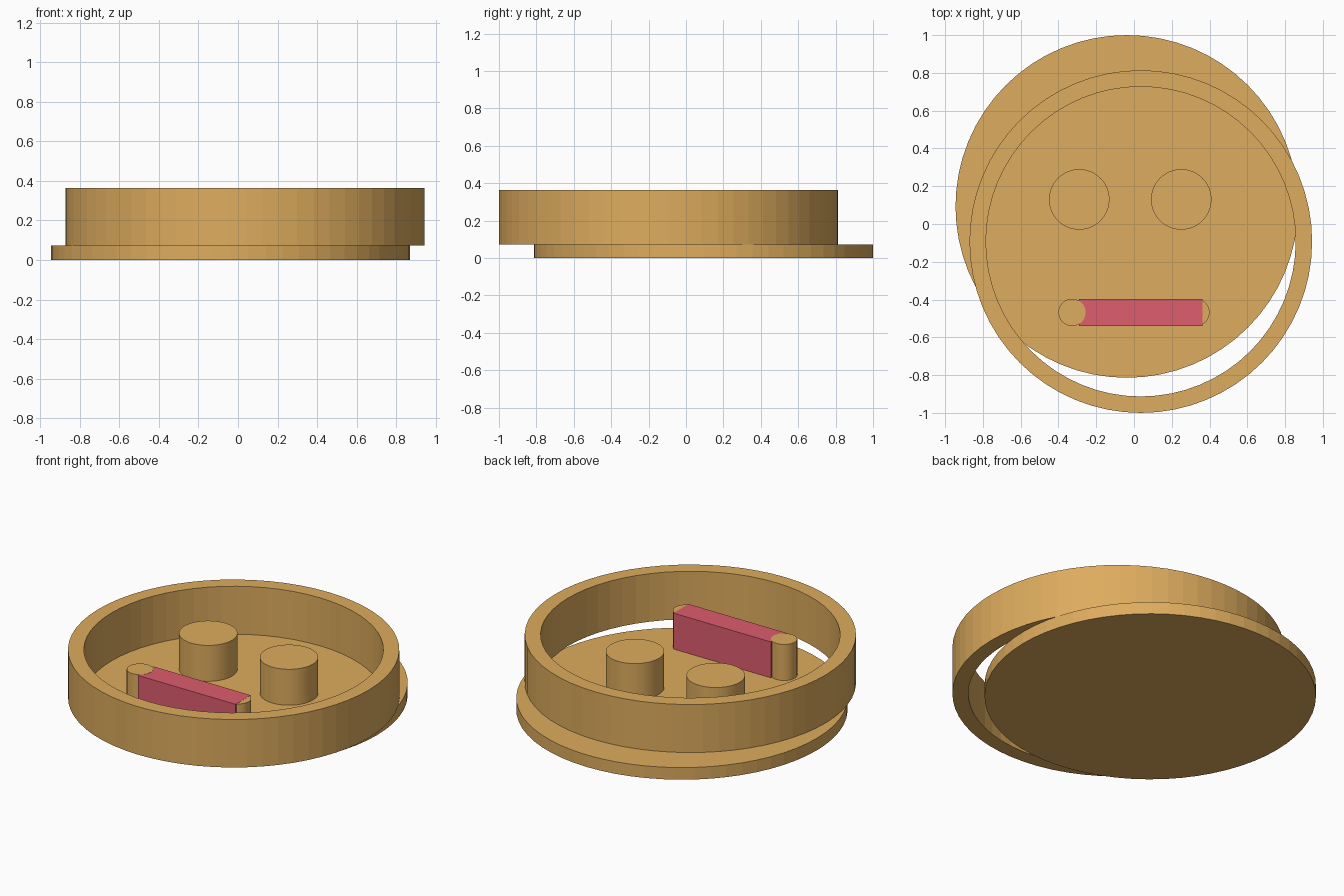
import bpy
import bmesh
from math import cos, sin, tau

if "Cube" in bpy.data.objects:
    bpy.data.objects.remove(bpy.data.objects["Cube"], do_unlink=True)

SIDES = 64
BASE_TOP = 0.073
RIM_TOP = 0.363
FACE_TOP = 0.29


def make_material(name, color):
    mat = bpy.data.materials.new(name)
    mat.use_nodes = True
    mat.diffuse_color = color
    mat.node_tree.nodes["Principled BSDF"].inputs["Base Color"].default_value = color
    return mat


def make_object(name, bm, mat):
    bmesh.ops.recalc_face_normals(bm, faces=bm.faces)
    mesh = bpy.data.meshes.new(name)
    bm.to_mesh(mesh)
    bm.free()
    mesh.materials.append(mat)
    obj = bpy.data.objects.new(name, mesh)
    bpy.context.collection.objects.link(obj)
    return obj


def circle(bm, x, y, z, radius):
    return [bm.verts.new((x + radius * cos(tau * i / SIDES),
                          y + radius * sin(tau * i / SIDES), z))
            for i in range(SIDES)]


def wall(bm, lower, upper):
    for i in range(SIDES):
        j = (i + 1) % SIDES
        bm.faces.new((lower[i], lower[j], upper[j], upper[i]))


def cylinder(name, x, y, radius, bottom, top, mat):
    bm = bmesh.new()
    lower, upper = circle(bm, x, y, bottom, radius), circle(bm, x, y, top, radius)
    wall(bm, lower, upper)
    bm.faces.new(lower)
    bm.faces.new(upper)
    return make_object(name, bm, mat)


def ring(name, x, y, outer, inner, bottom, top, mat):
    bm = bmesh.new()
    loops = [circle(bm, x, y, z, r) for r, z in
             ((outer, bottom), (outer, top), (inner, top), (inner, bottom))]
    for k in range(4):
        wall(bm, loops[k], loops[(k + 1) % 4])
    return make_object(name, bm, mat)


def box(name, low, high, mat):
    bm = bmesh.new()
    bmesh.ops.create_cube(bm, size=1)
    for v in bm.verts:
        v.co = [h if c > 0 else l for c, l, h in zip(v.co, low, high)]
    return make_object(name, bm, mat)


tan = make_material("warm tan", (0.73, 0.413, 0.112, 1))
pink = make_material("rose pink", (0.73, 0.109, 0.159, 1))

# Base disc and the offset rim resting on it
cylinder("base_disc", -0.038, 0.093, 0.907, 0, BASE_TOP, tan)
ring("rim", 0.036, -0.093, 0.907, 0.82, BASE_TOP, RIM_TOP, tan)

# Eyes
for side, x in (("right", -0.29), ("left", 0.25)):
    cylinder(side + "_eye", x, 0.13, 0.16, BASE_TOP, FACE_TOP, tan)

# Mouth bar between two round ends, tops stepped a hair apart
for side, x, step in (("right", -0.328, 0.001), ("left", 0.328, -0.001)):
    cylinder(side + "_mouth_end", x, -0.468, 0.072, BASE_TOP, FACE_TOP + step, tan)
box("mouth_bar", (-0.29, -0.54, BASE_TOP), (0.362, -0.396, FACE_TOP), pink)
